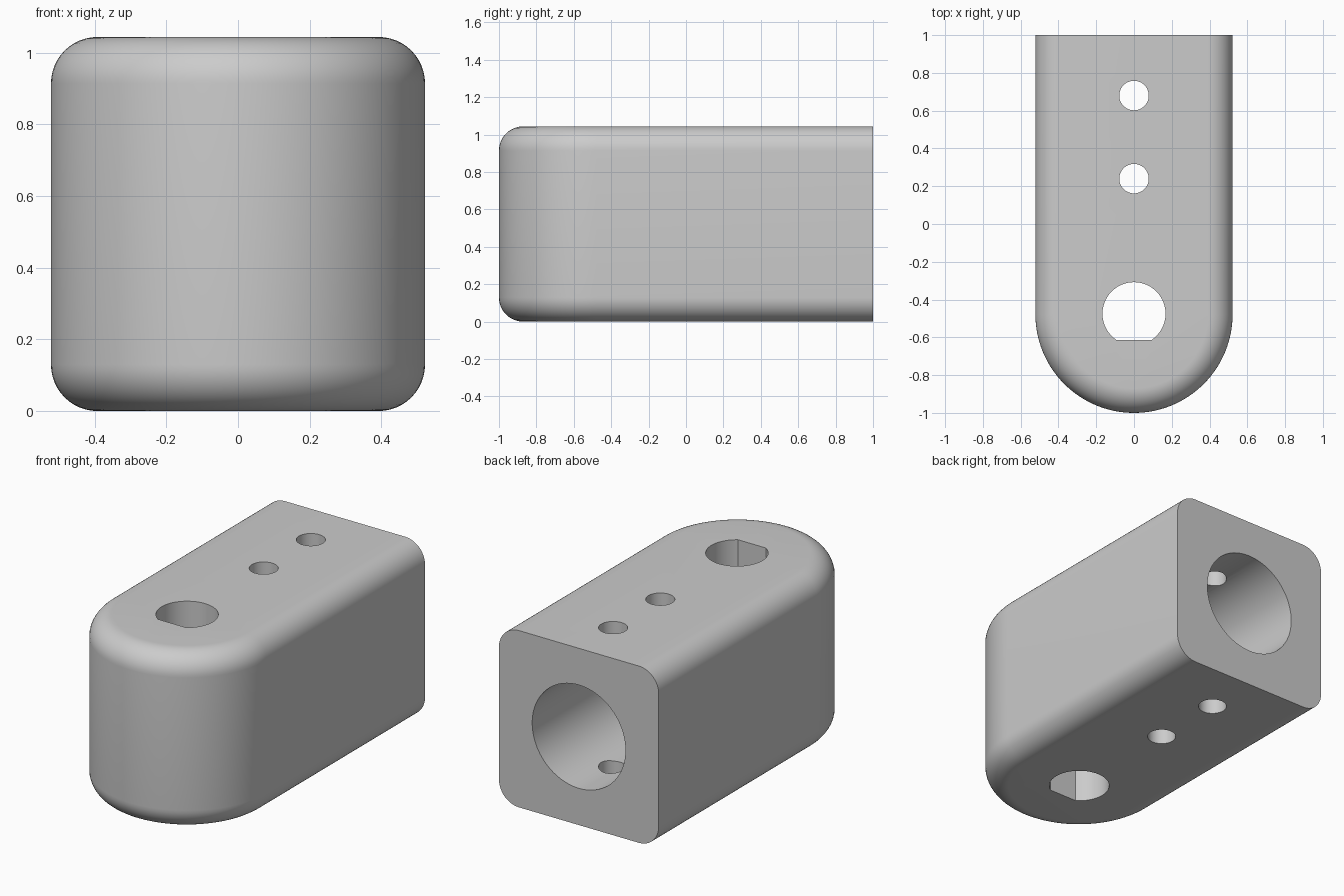
import bpy, bmesh, math
from mathutils import Matrix

if "Cube" in bpy.data.objects:
    bpy.data.objects.remove(bpy.data.objects["Cube"], do_unlink=True)

R, H, BACK = 0.522, 1.044, 1.0      # half width, height, back end
NOSE_Y = R - 1.0                    # centre of the rounded nose
FILLET = 0.13

grey = bpy.data.materials.new("plain grey")
grey.use_nodes = True
colour = (0.6, 0.6, 0.6, 1)
grey.diffuse_color = colour
grey.node_tree.nodes["Principled BSDF"].inputs["Base Color"].default_value = colour


def make_object(name, bm):
    bmesh.ops.recalc_face_normals(bm, faces=bm.faces)
    mesh = bpy.data.meshes.new(name)
    bm.to_mesh(mesh)
    bm.free()
    mesh.materials.append(grey)
    obj = bpy.data.objects.new(name, mesh)
    bpy.context.collection.objects.link(obj)
    return obj


def loft(name, rings):
    """Skin a stack of closed rings and cap both ends."""
    bm = bmesh.new()
    loops = [[bm.verts.new(p) for p in ring] for ring in rings]
    n = len(loops[0])
    for a, b in zip(loops, loops[1:]):
        for i in range(n):
            j = (i + 1) % n
            bm.faces.new((a[i], a[j], b[j], b[i]))
    bm.faces.new(loops[0])
    bm.faces.new(loops[-1])
    return make_object(name, bm)


def arc(r, start, end, steps):
    angles = [start + (end - start) * i / steps for i in range(steps + 1)]
    return [(r * math.cos(a), r * math.sin(a)) for a in angles]


def outline(inset, z):
    """Half-round nose with straight sides running to the flat back."""
    r = R - inset
    pts = [(x, y + NOSE_Y) for x, y in arc(r, -math.pi, 0, 64)]
    return [(x, y, z) for x, y in pts + [(r, BACK), (-r, BACK)]]


def cylinder(name, r, depth, matrix, sides):
    bm = bmesh.new()
    bmesh.ops.create_cone(bm, cap_ends=True, segments=sides, radius1=r,
                          radius2=r, depth=depth, matrix=matrix)
    return make_object(name, bm)


# Body: outlines stacked along a quarter-round fillet, bottom then top
quarter = [(FILLET - x, FILLET - y) for x, y in arc(FILLET, math.pi / 2, 0, 12)]
layers = [(inset, z) for inset, z in quarter]
layers += [(inset, H - z) for inset, z in reversed(quarter)]
body = loft("socket_body", [outline(inset, z) for inset, z in layers])

# Bore from the back, two cross holes and a shaft hole with a flat
BORE_END = -0.08
bore = cylinder("bore_cutter", 0.305, BACK + 0.1 - BORE_END,
                Matrix.Translation((0, (BACK + 0.1 + BORE_END) / 2, H / 2))
                @ Matrix.Rotation(math.pi / 2, 4, "X"), 96)
cutters = [bore]
for y in (0.24, 0.68):
    cutters.append(cylinder("cross_hole_cutter", 0.078, 2,
                            Matrix.Translation((0, y, H / 2)), 48))

flat = math.asin(-0.14 / 0.167)
d_shape = arc(0.167, flat, math.pi - flat, 56)
cutters.append(loft("shaft_hole_cutter", [
    [(x, y - 0.475, z) for x, y in d_shape] for z in (-0.3, H + 0.3)]))

bpy.ops.object.select_all(action="DESELECT")
bpy.context.view_layer.objects.active = body
body.select_set(True)
for cutter in cutters:
    cutter.hide_render = True
    mod = body.modifiers.new("cut", "BOOLEAN")
    mod.operation = "DIFFERENCE"
    mod.solver = "EXACT"
    mod.object = cutter
    bpy.ops.object.modifier_apply(modifier=mod.name)
for cutter in cutters:
    bpy.data.objects.remove(cutter, do_unlink=True)

bpy.ops.object.shade_smooth_by_angle(angle=math.radians(30))
